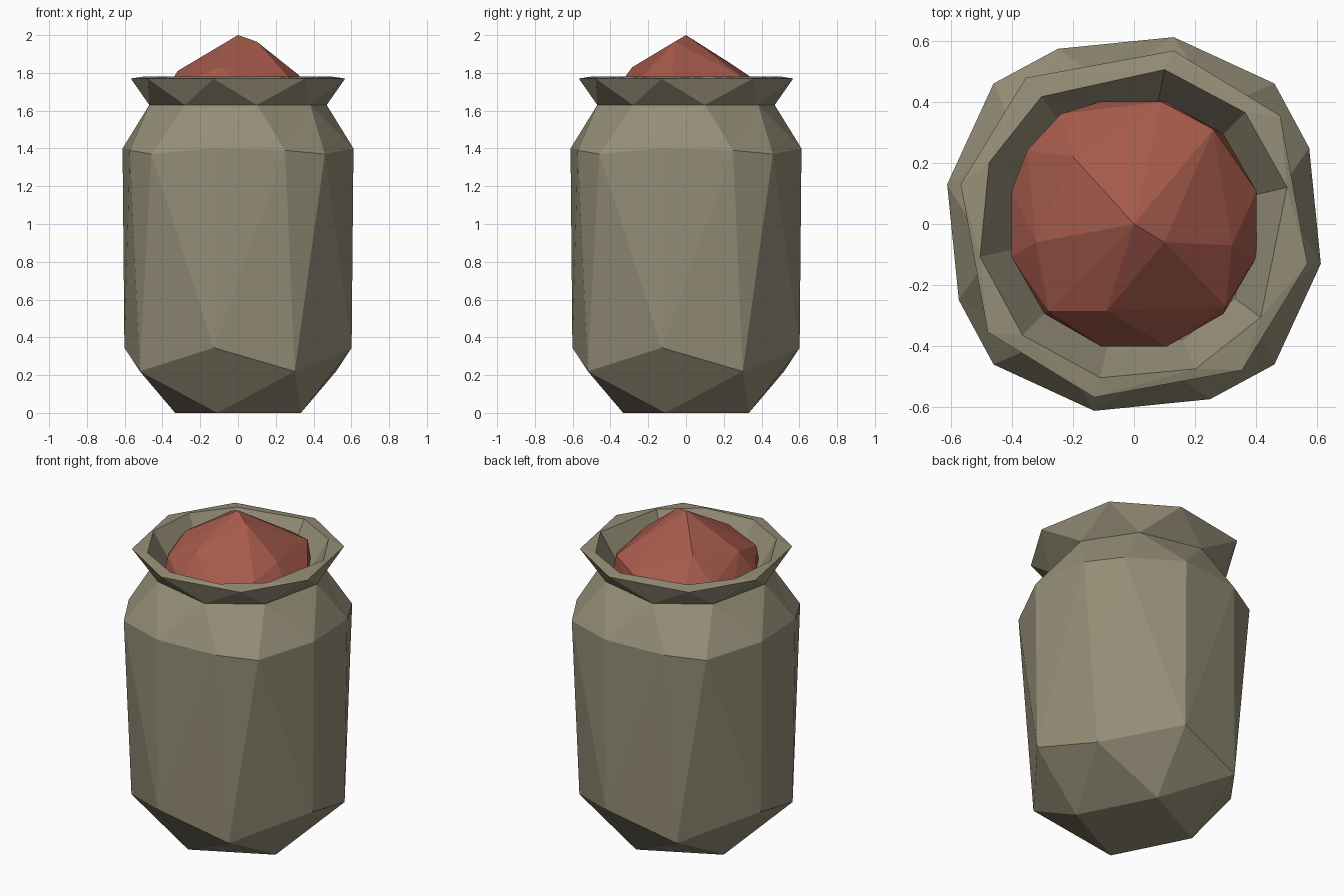
import bpy, bmesh
from math import radians, cos, sin

cube = bpy.data.objects.get("Cube")
if cube:
    bpy.data.objects.remove(cube)


def material(name, color):
    m = bpy.data.materials.new(name)
    m.use_nodes = True
    m.diffuse_color = color
    m.node_tree.nodes["Principled BSDF"].inputs["Base Color"].default_value = color
    return m


def finish(bm, name, mat):
    bmesh.ops.recalc_face_normals(bm, faces=bm.faces)
    mesh = bpy.data.meshes.new(name)
    bm.to_mesh(mesh)
    bm.free()
    mesh.materials.append(mat)
    obj = bpy.data.objects.new(name, mesh)
    bpy.context.collection.objects.link(obj)
    return obj


def ring(bm, points):
    """Points are (angle, radius, height); returns (angle, vertex) pairs."""
    return [(a, bm.verts.new((r * cos(radians(a)), r * sin(radians(a)), z)))
            for a, r, z in points]


def quarter_turns(points):
    return [(a + 90 * k, r, z) for k in range(4) for a, r, z in points]


def stitch(bm, low, high):
    """Join two rings with triangles, always taking the shorter diagonal."""
    n, m, i, j = len(low), len(high), 0, 0
    angle = lambda loop, k: loop[k % len(loop)][0] + 360 * (k // len(loop))
    while i < n or j < m:
        a, b = low[i % n][1], high[j % m][1]
        step_low = abs(angle(low, i + 1) - angle(high, j))
        step_high = abs(angle(high, j + 1) - angle(low, i))
        if j == m or (i < n and step_low < step_high):
            i += 1
            bm.faces.new((a, low[i % n][1], b))
        else:
            j += 1
            bm.faces.new((a, high[j % m][1], b))


cloth = material("sackcloth", (0.305, 0.275, 0.188, 1))
red = material("red_powder", (0.376, 0.102, 0.07, 1))

# Sack: faceted base, body, shoulder, flared rim and inner wall
bm = bmesh.new()
mouth_angles = (-36.4, 13.5, 45, 78.8, 126, 157, 192, 225, 257.6, 293)
profile = [
    quarter_turns([(-18, 0.35, 0)]),
    quarter_turns([(-12, 0.615, 0.345), (30, 0.6, 0.22)]),
    quarter_turns([(-12, 0.625, 1.4), (23.5, 0.625, 1.39), (45, 0.65, 1.37)]),
    quarter_turns([(12, 0.48, 1.63), (53.7, 0.475, 1.63)]),
    quarter_turns([(-12.9, 0.582, 1.77), (36.5, 0.595, 1.77)]),
    [(a, 0.515, 1.78) for a in mouth_angles],
    [(a, 0.41, 1.6) for a in mouth_angles],
]
rings = [ring(bm, points) for points in profile]
for low, high in zip(rings, rings[1:]):
    stitch(bm, low, high)
for end in (rings[0], rings[-1]):
    bm.faces.new([v for _, v in end])
finish(bm, "sack", cloth)

# Heap: irregular faceted mound filling the mouth
bm = bmesh.new()
for p in [(0, 0, 2), (0.1, -0.06, 1.965), (-0.2, 0.22, 1.86), (0.26, 0.31, 1.77),
          (-0.32, -0.06, 1.81), (-0.09, -0.285, 1.83), (-0.28, -0.285, 1.75),
          (0.32, -0.07, 1.79), (0.3, -0.27, 1.74), (0.09, 0.4, 1.74),
          (-0.24, 0.36, 1.73), (-0.35, 0.24, 1.72)]:
    bm.verts.new(p)
ring(bm, [(30 * k + 15, 0.415, 1.67) for k in range(12)])
ring(bm, [(30 * k + 15, 0.38, 1.55) for k in range(12)])
hull = bmesh.ops.convex_hull(bm, input=bm.verts)
loose = [v for v in bm.verts if not v.link_faces]
bmesh.ops.delete(bm, geom=loose, context="VERTS")
finish(bm, "powder_heap", red)
